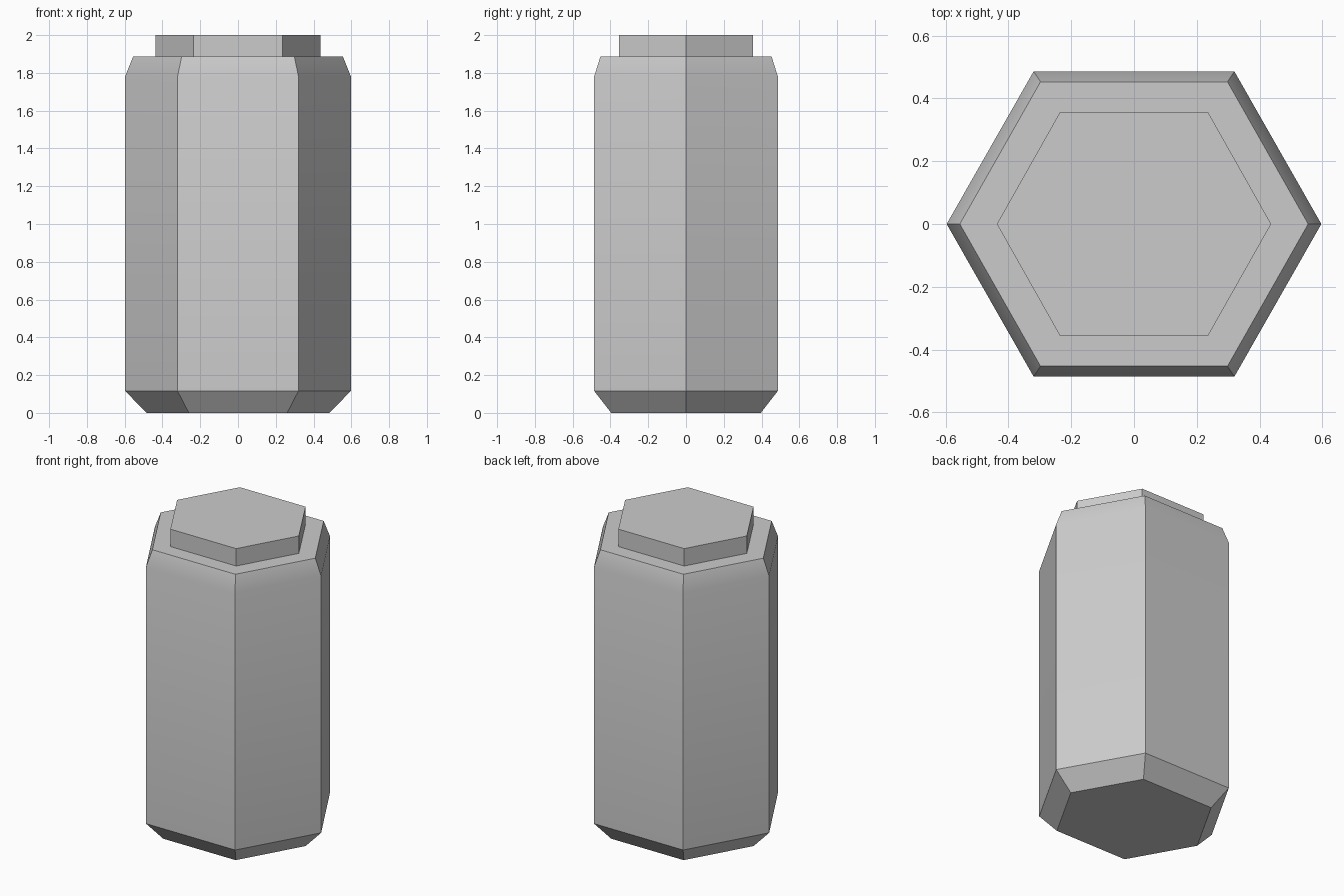
import bpy, bmesh
from math import radians

if "Cube" in bpy.data.objects:
    bpy.data.objects.remove(bpy.data.objects["Cube"])


def hex_loft(name, rings):
    """Closed hexagonal solid from rings of (tip_x, corner_x, corner_y, z)."""
    bm = bmesh.new()
    loops = []
    for t, cx, cy, z in rings:
        pts = [(t, 0), (cx, cy), (-cx, cy), (-t, 0), (-cx, -cy), (cx, -cy)]
        loops.append([bm.verts.new((x, y, z)) for x, y in pts])
    for a, b in zip(loops, loops[1:]):
        for i in range(6):
            j = (i + 1) % 6
            bm.faces.new((a[i], a[j], b[j], b[i]))
    bm.faces.new(loops[0][::-1])
    bm.faces.new(loops[-1])
    mesh = bpy.data.meshes.new(name)
    bm.to_mesh(mesh)
    bm.free()
    obj = bpy.data.objects.new(name, mesh)
    bpy.context.collection.objects.link(obj)
    bpy.ops.object.select_all(action='DESELECT')
    obj.select_set(True)
    bpy.context.view_layer.objects.active = obj
    # only the shallow upper shoulder blends smoothly, all other edges stay sharp
    bpy.ops.object.shade_smooth_by_angle(angle=radians(30))
    return obj


# Main body with a deep bottom chamfer and a steep shoulder
hex_loft("canister_body", [
    (0.485, 0.26, 0.396, 0.0),
    (0.597, 0.32, 0.486, 0.116),
    (0.597, 0.32, 0.486, 1.782),
    (0.555, 0.298, 0.453, 1.887),
])

# Raised cap on top
hex_loft("cap", [
    (0.437, 0.236, 0.356, 1.887),
    (0.437, 0.236, 0.356, 2.0),
])
